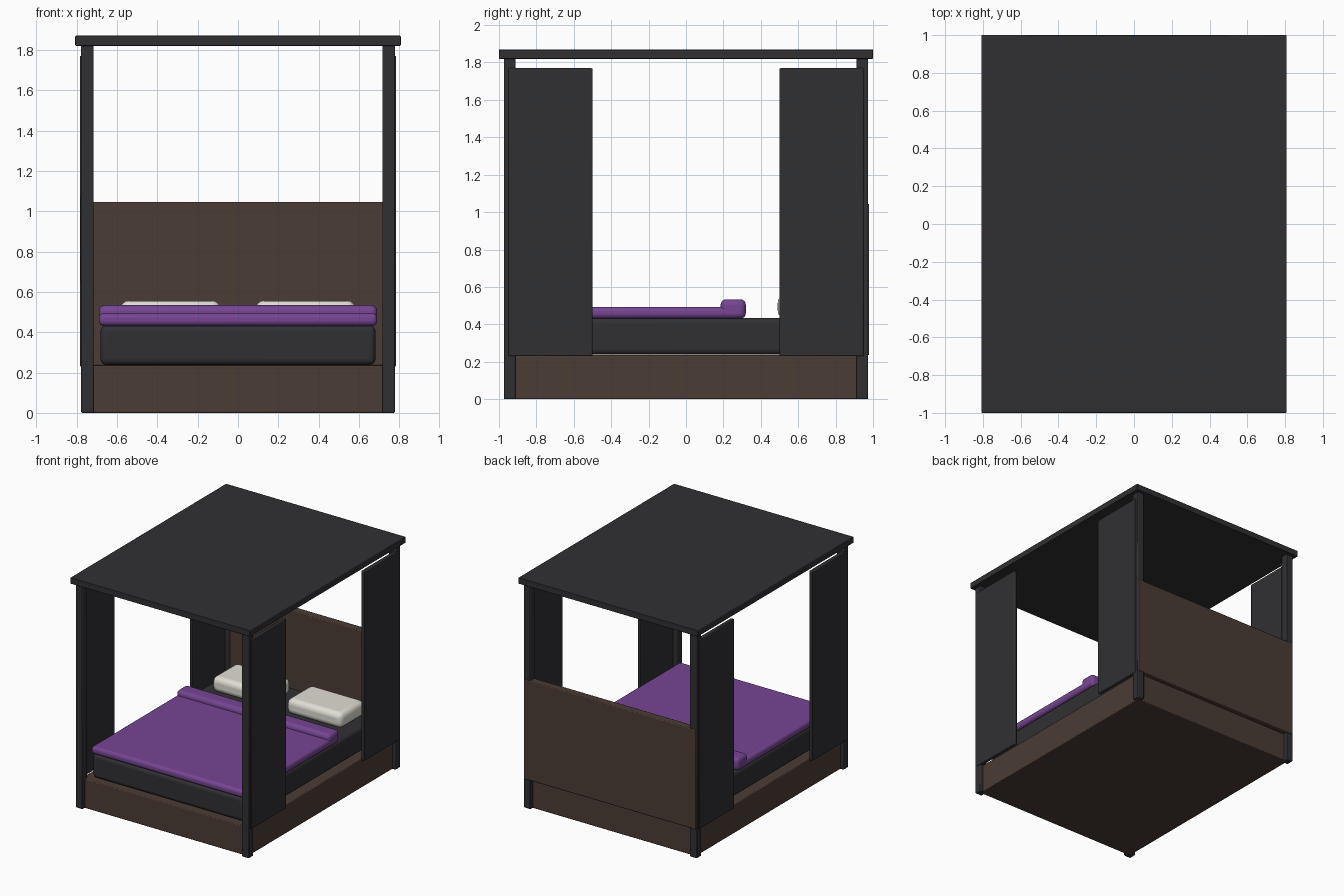
import bpy, bmesh
from mathutils import Vector

if "Cube" in bpy.data.objects:
    bpy.data.objects.remove(bpy.data.objects["Cube"])


def material(name, color):
    m = bpy.data.materials.new(name)
    m.diffuse_color = (*color, 1)
    m.use_nodes = True
    m.node_tree.nodes["Principled BSDF"].inputs["Base Color"].default_value = m.diffuse_color
    return m


DARK = material("charcoal", (0.03, 0.03, 0.034))
WOOD = material("brown_wood", (0.07, 0.045, 0.035))
PURPLE = material("purple_cloth", (0.18, 0.06, 0.29))
CREAM = material("cream_cloth", (0.75, 0.73, 0.66))


def box(name, lo, hi, mat, bevel=0.006, segments=2):
    """Bevelled box between two opposite corners."""
    lo, hi = Vector(lo), Vector(hi)
    mid, size = (lo + hi) / 2, hi - lo
    bm = bmesh.new()
    bmesh.ops.create_cube(bm, size=1)
    bmesh.ops.scale(bm, vec=size, verts=bm.verts)
    mesh = bpy.data.meshes.new(name)
    bm.to_mesh(mesh)
    bm.free()
    mesh.materials.append(mat)
    ob = bpy.data.objects.new(name, mesh)
    ob.location = mid
    bpy.context.collection.objects.link(ob)
    mod = ob.modifiers.new("soft_edges", 'BEVEL')
    mod.width = bevel
    mod.segments = segments
    bpy.ops.object.select_all(action='DESELECT')
    ob.select_set(True)
    bpy.context.view_layer.objects.active = ob
    bpy.ops.object.shade_smooth_by_angle()
    return ob


def mirrored(name, a, b):
    """Sorted bounds of an interval a..b, flipped when name says so."""
    return (min(a * name, b * name), max(a * name, b * name))


# Bed base and headboard
box("bed_base", (-0.75, -0.945, 0), (0.75, 0.945, 0.235), WOOD)
box("headboard", (-0.775, 0.918, 0.235), (0.775, 0.979, 1.045), WOOD)

# Canopy roof
box("canopy", (-0.807, -1, 1.82), (0.807, 1, 1.87), DARK, 0.004)

# Corner posts and side curtains
for sx, side in ((-1, "left"), (1, "right")):
    for sy, end in ((-1, "front"), (1, "back")):
        x0, x1 = mirrored(sx, 0.716, 0.778)
        y0, y1 = mirrored(sy, 0.912, 0.974)
        box(f"{end}_{side}_post", (x0, y0, 0), (x1, y1, 1.822), DARK)
        x0, x1 = mirrored(sx, 0.755, 0.784)
        y0, y1 = mirrored(sy, 0.50, 0.95)
        box(f"{end}_{side}_curtain", (x0, y0, 0.23), (x1, y1, 1.77), DARK)

# Mattress, blanket and its folded edge
box("mattress", (-0.682, -0.9, 0.238), (0.682, 0.9, 0.434), DARK, 0.03, 4)
box("blanket", (-0.69, -0.905, 0.432), (0.69, 0.30, 0.494), PURPLE, 0.024, 4)
box("blanket_fold", (-0.69, 0.185, 0.43), (0.69, 0.32, 0.534), PURPLE, 0.03, 4)

# Pillows
for sx, side in ((-1, "left"), (1, "right")):
    x0, x1 = mirrored(sx, 0.087, 0.583)
    box(f"{side}_pillow", (x0, 0.49, 0.432), (x1, 0.81, 0.557), CREAM, 0.042, 4)
